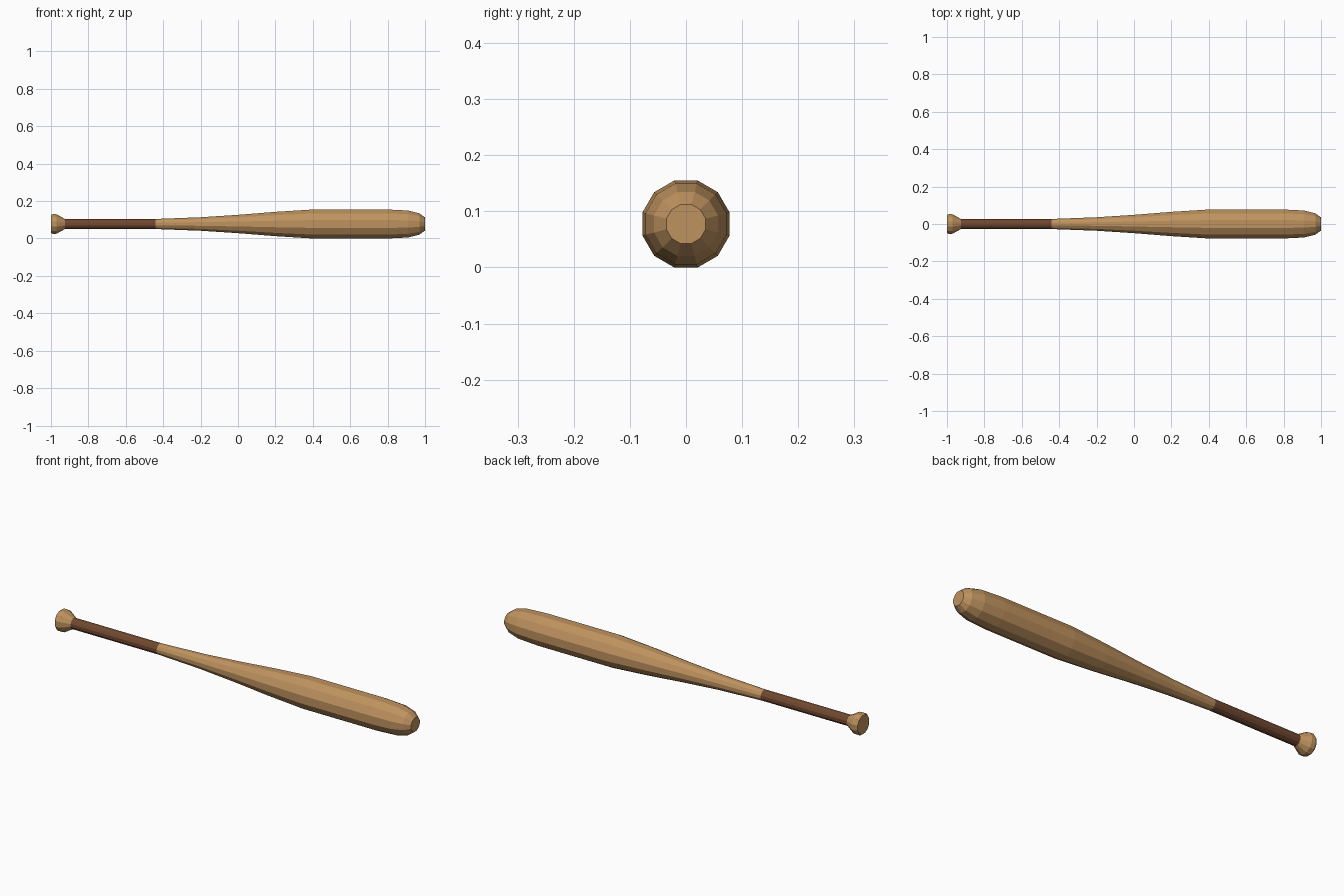
import bpy
import bmesh
from math import cos, sin, pi

cube = bpy.data.objects.get("Cube")
if cube:
    bpy.data.objects.remove(cube, do_unlink=True)

SIDES = 12
AXIS_Z = 0.0775


def make_material(name, rgb):
    mat = bpy.data.materials.new(name)
    mat.use_nodes = True
    colour = (*rgb, 1)
    mat.diffuse_color = colour
    bsdf = mat.node_tree.nodes["Principled BSDF"]
    bsdf.inputs["Base Color"].default_value = colour
    bsdf.inputs["Roughness"].default_value = 0.7
    return mat


def turned_part(name, profile, mat, cap_start=False, cap_end=False):
    """Lathe (x, half height) points around the long axis, flat side up."""
    bm = bmesh.new()
    rings = []
    for x, half in profile:
        r = half / cos(pi / SIDES)
        angles = [(i + 0.5) * 2 * pi / SIDES for i in range(SIDES)]
        rings.append([bm.verts.new((x, r * cos(a), r * sin(a))) for a in angles])
    for a, b in zip(rings, rings[1:]):
        for i in range(SIDES):
            j = (i + 1) % SIDES
            bm.faces.new((a[i], a[j], b[j], b[i]))
    if cap_start:
        bm.faces.new(list(reversed(rings[0])))
    if cap_end:
        bm.faces.new(rings[-1])
    # Point every face outward from the axis or the end
    bm.normal_update()
    for f in bm.faces:
        c = f.calc_center_median()
        side = c.y * f.normal.y + c.z * f.normal.z
        if abs(f.normal.x) > 0.999:
            side = c.x * f.normal.x
        if side < 0:
            f.normal_flip()
    mesh = bpy.data.meshes.new(name)
    bm.to_mesh(mesh)
    bm.free()
    mesh.materials.append(mat)
    obj = bpy.data.objects.new(name, mesh)
    obj.location.z = AXIS_Z
    bpy.context.collection.objects.link(obj)
    return obj


wood = make_material("light wood", (0.52, 0.29, 0.115))
leather = make_material("brown grip", (0.165, 0.066, 0.03))

# Flared knob at the handle end
turned_part("knob", [(-1, 0.047), (-0.99, 0.053), (-0.97, 0.052), (-0.925, 0.027)],
            wood, cap_start=True)

# Wrapped handle
turned_part("grip", [(-0.925, 0.027), (-0.44, 0.027)], leather)

# Tapered barrel with a rounded tip
turned_part("barrel", [(-0.44, 0.027), (-0.2, 0.036), (0, 0.049), (0.2, 0.065),
                       (0.4, 0.0775), (0.8, 0.0775), (0.91, 0.072),
                       (0.97, 0.057), (1, 0.035)], wood, cap_end=True)
